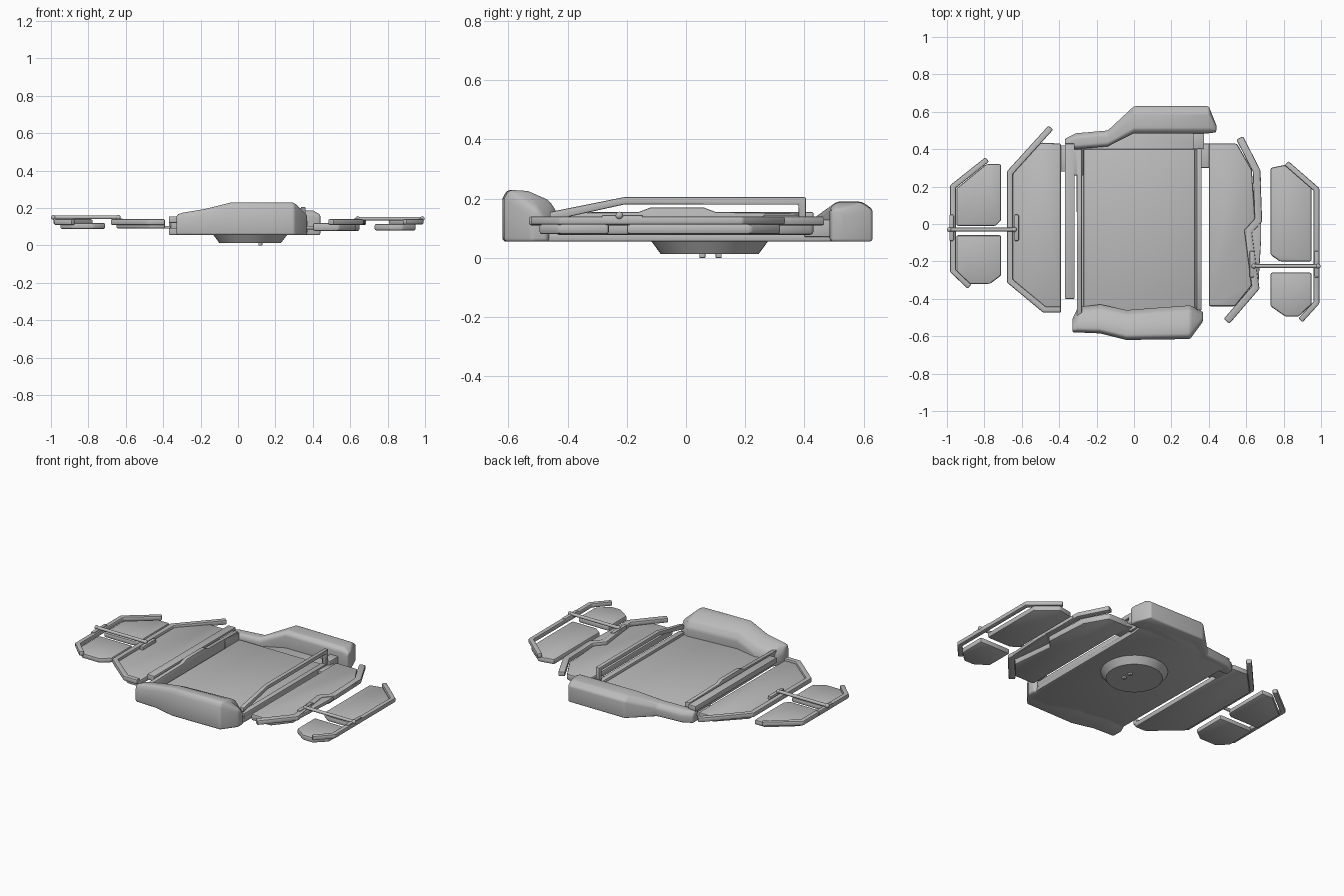
import bpy
import bmesh
from mathutils import Vector

cube = bpy.data.objects.get("Cube")
if cube:
    bpy.data.objects.remove(cube, do_unlink=True)

GREY = (0.5, 0.5, 0.5, 1)
material = bpy.data.materials.new("plain grey")
material.use_nodes = True
material.diffuse_color = GREY
material.node_tree.nodes["Principled BSDF"].inputs["Base Color"].default_value = GREY


def finish(name, bm, bevel=0.0, segments=2):
    """Turn a bmesh into a softly bevelled, smooth shaded object."""
    bmesh.ops.recalc_face_normals(bm, faces=bm.faces)
    mesh = bpy.data.meshes.new(name)
    bm.to_mesh(mesh)
    bm.free()
    mesh.materials.append(material)
    obj = bpy.data.objects.new(name, mesh)
    bpy.context.collection.objects.link(obj)
    bpy.ops.object.select_all(action='DESELECT')
    obj.select_set(True)
    bpy.context.view_layer.objects.active = obj
    if bevel:
        mod = obj.modifiers.new("soft edges", 'BEVEL')
        mod.width = bevel
        mod.segments = segments
        mod.limit_method = 'ANGLE'
        bpy.ops.object.modifier_apply(modifier=mod.name)
    bpy.ops.object.shade_smooth_by_angle(angle=0.6)
    return obj


def loft(name, rings, bevel=0.0, segments=2):
    """Skin a row of equal-sized closed rings and cap both ends."""
    bm = bmesh.new()
    rows = [[bm.verts.new(p) for p in ring] for ring in rings]
    count = len(rows[0])
    for a, b in zip(rows, rows[1:]):
        for i in range(count):
            j = (i + 1) % count
            bm.faces.new((a[i], a[j], b[j], b[i]))
    bm.faces.new(rows[0])
    bm.faces.new(rows[-1])
    return finish(name, bm, bevel, segments)


def plate(name, outline, low, high, bevel=0.01):
    """Extrude a plan outline upward."""
    return loft(name, [[(x, y, z) for x, y in outline] for z in (low, high)], bevel)


def side_bar(name, profile, left, right, bevel=0.005):
    """Extrude a side profile of (y, z) points across x."""
    return loft(name, [[(x, y, z) for y, z in profile] for x in (left, right)], bevel)


def box(name, x, y, z, bevel=0.005):
    return plate(name, [(x[0], y[0]), (x[1], y[0]), (x[1], y[1]), (x[0], y[1])], *z, bevel)


def edge_strip(name, path, width, low, high):
    """Mitred band of constant width that follows a plan path."""
    pts = [Vector(p) for p in path]
    sides = []
    for i, p in enumerate(pts):
        normals = []
        for a, b in zip(pts[max(i - 1, 0):i + 1], pts[max(i, 1) if i == 0 else i:i + 2]):
            d = (b - a).normalized()
            normals.append(Vector((-d.y, d.x)))
        if 0 < i < len(pts) - 1:
            d0 = (p - pts[i - 1]).normalized()
            d1 = (pts[i + 1] - p).normalized()
            normals = [Vector((-d.y, d.x)) for d in (d0, d1)]
        else:
            d = (pts[1] - pts[0] if i == 0 else pts[-1] - pts[-2]).normalized()
            normals = [Vector((-d.y, d.x))]
        m = sum(normals, Vector((0, 0))).normalized()
        sides.append(m * (width / 2 / m.dot(normals[0])))
    rings = []
    for p, s in zip(pts, sides):
        a, b = p + s, p - s
        rings.append([(a.x, a.y, low), (b.x, b.y, low), (b.x, b.y, high), (a.x, a.y, high)])
    return loft(name, rings, 0.007)


def cone(name, center, low, high, r_low, r_high, sides=48):
    bm = bmesh.new()
    bmesh.ops.create_cone(bm, cap_ends=True, segments=sides, radius1=r_low,
                          radius2=r_high, depth=high - low)
    bmesh.ops.translate(bm, verts=bm.verts, vec=(*center, (low + high) / 2))
    return finish(name, bm)


def cross_rod(name, start, end, y, z):
    """Round rod along x with a ball on each end."""
    bm = bmesh.new()
    bmesh.ops.create_cone(bm, cap_ends=True, segments=16, radius1=.01, radius2=.01,
                          depth=end - start)
    for v in bm.verts:
        v.co = ((start + end) / 2 + v.co.z, y + v.co.x, z + v.co.y)
    for x in (start, end):
        ball = bmesh.ops.create_uvsphere(bm, u_segments=16, v_segments=8, radius=.013)
        bmesh.ops.translate(bm, verts=ball["verts"], vec=(x, y, z))
    return finish(name, bm)


BASE = .055

# Main tray and its raised floor panel
plate("tray_base", [(-.30, -.55), (.33, -.55), (.36, -.44), (.36, .43), (.38, .56),
                    (0, .56), (-.14, .47), (-.31, .46)], BASE, .085, .006)
box("tray_floor", (-.27, .325), (-.47, .40), (.08, .10))

# Tall front end: stations of x, front y, back y, top z
front = [(-.33, -.58, -.51, .165), (-.30, -.58, -.445, .175), (-.18, -.585, -.43, .195),
         (-.04, -.62, -.46, .23), (.30, -.615, -.435, .23), (.37, -.52, -.47, .165)]
rings = []
for x, f, b, top in front:
    d = b - f
    rings.append([(x, f, BASE), (x, f, top - .03), (x, f + d * .1, top), (x, f + d * .45, top - .004),
                  (x, f + d * .85, top - .035), (x, b, top - .075), (x, b, BASE)])
loft("front_end", rings, .014, 3)

# Lower stepped back end
back = [(-.37, .40, .455, .125), (-.31, .40, .485, .13), (-.14, .415, .50, .135),
        (0, .485, .63, .19), (.40, .485, .63, .187), (.44, .49, .53, .165)]
rings = []
for x, f, b, top in back:
    d = b - f
    rings.append([(x, f, BASE), (x, f, top - .02), (x, f + d * .15, top),
                  (x, b - d * .25, top), (x, b, top - .025), (x, b, BASE)])
loft("back_end", rings, .012, 3)

# Raised left side rail with its post
side_bar("left_rail", [(-.46, .125), (-.21, .18), (.38, .18), (.38, .08), (.405, .08),
                       (.405, .205), (-.21, .205), (-.46, .155)], .335, .362)
box("left_post_foot", (.315, .375), (.40, .49), (.07, .13))
box("left_sill", (.325, .36), (-.45, .40), (.08, .115))

# Right side rail and hinge strip
side_bar("right_rail", [(-.5, .085), (.40, .085), (.40, .15), (.10, .155), (.06, .17),
                        (-.12, .17), (-.16, .155), (-.5, .15)], -.305, -.278)
box("right_hinge_strip", (-.37, -.317), (-.40, .43), (.12, .155))
box("right_hinge_mount", (-.36, -.27), (.26, .40), (.09, .145))
box("right_hinge_arm", (-.42, -.30), (.28, .42), (.09, .105))
box("left_hinge_arm", (.34, .42), (.30, .43), (.085, .105))

# Inner wings: panel and edge strip
plate("right_inner_wing", [(-.39, .43), (-.50, .435), (-.65, .28), (-.65, -.30),
                           (-.47, -.46), (-.39, -.46)], .09, .125)
edge_strip("right_inner_edge", [(-.445, .515), (-.663, .275), (-.663, -.305),
                                (-.48, -.457), (-.39, -.457)], .033, .11, .14)
plate("left_inner_wing", [(.40, .43), (.55, .43), (.63, .29), (.65, 0), (.60, -.05),
                          (.63, -.33), (.54, -.44), (.40, -.44)], .078, .12)
edge_strip("left_inner_edge", [(.565, .46), (.655, .285), (.665, .02), (.61, -.04),
                               (.65, -.34), (.495, -.52)], .04, .11, .14)
plate("left_inner_guard", [(.66, .25), (.68, .25), (.68, -.08), (.665, -.33),
                           (.645, -.33), (.61, -.04), (.655, .03)], .112, .135, .005)

# Outer wings: split panels
plate("left_outer_back_panel", [(.73, .30), (.83, .32), (.95, .22), (.95, -.20),
                                (.78, -.20), (.73, -.165)], .08, .115)
plate("left_outer_front_panel", [(.73, -.26), (.95, -.26), (.95, -.43), (.88, -.495),
                                 (.81, -.495), (.73, -.44)], .08, .115)
plate("right_outer_back_panel", [(-.71, .32), (-.79, .32), (-.95, .19), (-.95, -.01),
                                 (-.74, -.01), (-.71, .02)], .088, .12)
plate("right_outer_front_panel", [(-.71, -.06), (-.95, -.06), (-.95, -.26), (-.89, -.32),
                                  (-.77, -.32), (-.71, -.275)], .088, .12)

# Outer wing edge strips
edge_strip("left_outer_edge", [(.815, .325), (.976, .185), (.976, -.42), (.89, -.515)],
           .03, .112, .14)
edge_strip("right_outer_edge", [(-.785, .345), (-.968, .20), (-.968, -.25), (-.88, -.335)],
           .03, .11, .14)

# Rods that join inner and outer wings, with clamps
for side, start, end, y, z in (("left", .64, .985, -.225, .143), ("right", -.987, -.64, -.03, .15)):
    cross_rod(side + "_cross_rod", start, end, y, z)
    for place, x in (("first", start), ("second", end)):
        x += .012 if x < 0 else -.01
        box(f"{side}_{place}_clamp", (x - .012, x + .012), (y - .06, y + .08), (.115, .145))

# Round base disc with two small pegs
cone("base_disc", (.065, .08), .013, .06, .165, .2)
for i, y in enumerate((.055, .11)):
    box(f"base_peg_{i + 1}", (.11, .13), (y - .01, y + .01), (0, .02), .002)
